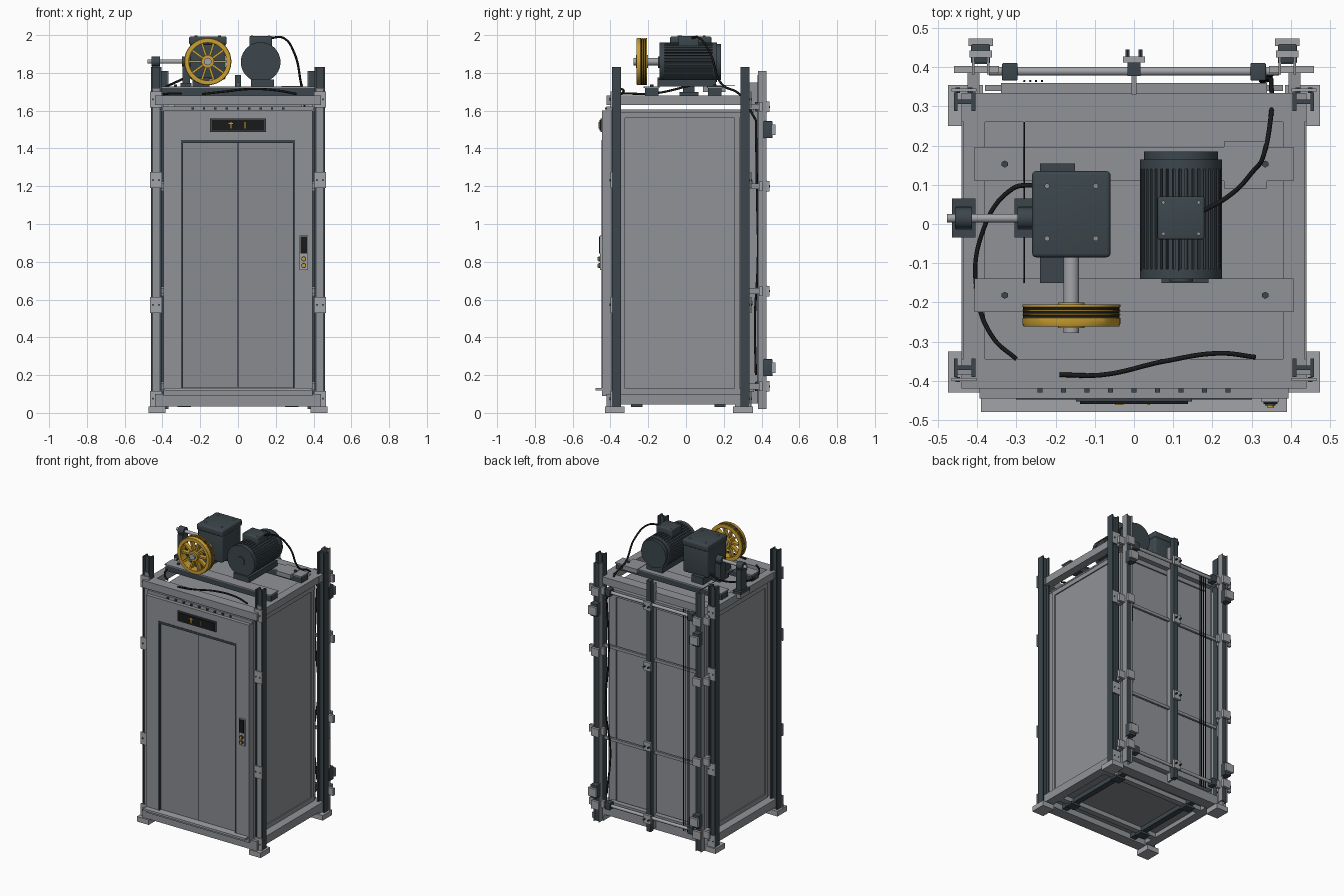
import bpy, bmesh, math
from mathutils import Vector, Matrix

if "Cube" in bpy.data.objects:
    bpy.data.objects.remove(bpy.data.objects["Cube"], do_unlink=True)


def material(name, r, g, b):
    mat = bpy.data.materials.new(name)
    mat.use_nodes = True
    mat.diffuse_color = (r, g, b, 1)
    mat.node_tree.nodes["Principled BSDF"].inputs["Base Color"].default_value = (r, g, b, 1)
    return mat


steel = material("steel grey", .28, .29, .31)
pale = material("pale steel", .36, .37, .39)
door_grey = material("door grey", .25, .26, .28)
dark = material("dark blue grey", .045, .062, .072)
black = material("black", .01, .01, .011)
yellow = material("yellow", .6, .35, .03)


def finish(name, bm, mat, smooth=False):
    bmesh.ops.recalc_face_normals(bm, faces=bm.faces)
    mesh = bpy.data.meshes.new(name)
    bm.to_mesh(mesh)
    bm.free()
    mesh.materials.append(mat)
    obj = bpy.data.objects.new(name, mesh)
    bpy.context.collection.objects.link(obj)
    if smooth:
        bpy.ops.object.select_all(action='DESELECT')
        obj.select_set(True)
        bpy.context.view_layer.objects.active = obj
        bpy.ops.object.shade_smooth_by_angle(angle=math.radians(35))
    return obj


def box(name, xs, ys, zs, mat, bevel=0):
    """Box from its extents; a single number means plus and minus that number."""
    spans = [s if isinstance(s, tuple) else (-s, s) for s in (xs, ys, zs)]
    bm = bmesh.new()
    bmesh.ops.create_cube(bm, size=1)
    for v in bm.verts:
        v.co = Vector([(a + b) / 2 + c * (b - a) for (a, b), c in zip(spans, v.co)])
    if bevel:
        bmesh.ops.bevel(bm, geom=bm.edges[:], offset=bevel, segments=3,
                        affect='EDGES', profile=.5)
    return finish(name, bm, mat, bool(bevel))


def pair(name, xs, ys, zs, mat, bevel=0):
    """Mirrored boxes on the left (+x) and the right (-x)."""
    box("left_" + name, xs, ys, zs, mat, bevel)
    box("right_" + name, (-xs[1], -xs[0]), ys, zs, mat, bevel)


def rod(name, start, end, radius, mat, sides=20):
    a, b = Vector(start), Vector(end)
    turn = (b - a).to_track_quat('Z', 'Y').to_matrix().to_4x4()
    bm = bmesh.new()
    bmesh.ops.create_cone(bm, cap_ends=True, segments=sides, radius1=radius, radius2=radius,
                          depth=(b - a).length, matrix=Matrix.Translation((a + b) / 2) @ turn)
    return finish(name, bm, mat, True)


def ring(name, profile, centre, mat, steps=48):
    """Closed (radius, y) profile turned round a y axis through centre."""
    bm = bmesh.new()
    loops = []
    for i in range(steps):
        a = math.tau * i / steps
        loops.append([bm.verts.new((centre[0] + r * math.cos(a), y, centre[1] + r * math.sin(a)))
                      for r, y in profile])
    for i, here in enumerate(loops):
        there = loops[(i + 1) % steps]
        for j in range(len(profile)):
            k = (j + 1) % len(profile)
            bm.faces.new((here[j], here[k], there[k], there[j]))
    return finish(name, bm, mat, True)


def cable(name, points, radius=.006):
    curve = bpy.data.curves.new(name, 'CURVE')
    curve.dimensions = '3D'
    curve.bevel_depth, curve.bevel_resolution = radius, 2
    spline = curve.splines.new('BEZIER')
    spline.bezier_points.add(len(points) - 1)
    for p, co in zip(spline.bezier_points, points):
        p.co, p.handle_left_type, p.handle_right_type = co, 'AUTO', 'AUTO'
    temp = bpy.data.objects.new(name + "_path", curve)
    bpy.context.collection.objects.link(temp)
    mesh = bpy.data.meshes.new_from_object(temp.evaluated_get(bpy.context.evaluated_depsgraph_get()))
    bpy.data.objects.remove(temp, do_unlink=True)
    mesh.materials.clear()
    mesh.materials.append(black)
    bpy.context.collection.objects.link(bpy.data.objects.new(name, mesh))


# Cabin body with bordered side and back panels
box("cabin_body", .375, (-.4, .315), (.1, 1.595), steel)
box("cabin_roof", .38, (-.42, .32), (1.595, 1.605), steel)
for low, high in ((.1, .13), (1.56, 1.59)):
    pair("side_border", (.375, .383), (-.345, .29), (low, high), steel)
    box("back_border", .36, (.315, .325), (low, high), steel)
for y in (-.335, .27):
    pair("side_stile", (.375, .383), (y - .012, y + .012), (.1, 1.59), steel)
pair("back_stile", (.31, .36), (.315, .325), (.1, 1.59), steel)

# Base frame, floor pan and feet
for name, low, high in (("front", -.42, -.345), ("back", .26, .335)):
    box(name + "_base_beam", .44, (low, high), (.035, .1), steel)
    box(name + "_top_beam", .44, (low, high), (1.63, 1.68), steel)
    pair(name + "_foot", (.385, .475), (low - .01, high + .02), (0, .035), pale)
pair("base_beam", (.38, .44), (-.345, .26), (.045, .1), steel)
pair("top_beam", (.38, .435), (-.345, .26), (1.63, 1.68), steel)
box("floor_pan", .38, (-.345, .26), (.075, .1), door_grey)
pair("pan_rail", (.26, .3), (-.345, .26), (.045, .075), dark)
for y in (-.26, .18):
    box("pan_crossbar", .38, (y - .02, y + .02), (.045, .075), steel)
    pair("pan_pad", (.25, .32), (y - .03, y + .03), (.03, .045), dark)

# Corner posts: H channels with bracket plates
for name, y, out in (("front", -.367, -1), ("back", .312, 1)):
    pair(name + "_post_outer", (.45, .46), (y - .024, y + .024), (.035, 1.83), dark)
    pair(name + "_post_inner", (.405, .415), (y - .024, y + .024), (.035, 1.83), dark)
    pair(name + "_post_web", (.415, .45), (y - .006, y + .006), (.035, 1.83), dark)
    faces = sorted((y + out * .026, y + out * .034))
    for z in (.075, .572, 1.232, 1.66):
        pair(name + "_post_bracket", (.402, .466), tuple(faces), (z - .042, z + .042), pale)
        for x in (.418, .45):
            for side in (x, -x):
                rod("bracket_bolt", (side, faces[0] - .003, z), (side, faces[1] + .003, z),
                    .006, dark, 6)
pair("front_post_cover", (.415, .45), (-.385, -.373), (.035, 1.72), steel)

# Entrance frame, doors and sill
pair("door_jamb", (.3, .395), (-.445, -.395), (.11, 1.6), steel)
box("door_header", .3, (-.445, -.395), (1.445, 1.6), steel)
box("header_cap", .4, (-.42, -.39), (1.6, 1.622), steel)
pair("door_surround", (.29, .301), (-.448, -.4), (.12, 1.445), dark)
box("top_surround", .301, (-.448, -.4), (1.43, 1.445), dark)
pair("door_panel", (.002, .29), (-.432, -.41), (.135, 1.43), door_grey)
box("door_gap", .003, (-.43, -.405), (.135, 1.43), black)
box("door_sill", .39, (-.48, -.4), (.118, .132), pale)
box("sill_apron", .395, (-.445, -.395), (.09, .118), steel)
for i in range(-4, 5):
    box("header_bolt", (i * .06 - .006, i * .06 + .006), (-.43, -.42), (1.606, 1.618), dark)

# Floor display and call panel
box("display_plate", .148, (-.453, -.445), (1.488, 1.558), dark)
box("display_screen", .138, (-.459, -.452), (1.496, 1.55), black)
box("display_bar", (.034, .041), (-.462, -.458), (1.505, 1.54), yellow)
box("arrow_stem", (-.041, -.035), (-.462, -.458), (1.505, 1.54), yellow)
box("arrow_head", (-.049, -.027), (-.462, -.458), (1.53, 1.536), yellow)
box("call_panel", (.326, .37), (-.455, -.445), (.757, .94), pale)
box("call_screen", (.33, .366), (-.46, -.454), (.845, .935), black)
for z in (.78, .815):
    rod("call_button_rim", (.348, -.455, z), (.348, -.464, z), .013, dark)
    rod("call_button", (.348, -.46, z), (.348, -.469, z), .009, yellow)

# Machine beams on the roof
for y in (-.182, .153):
    box("machine_beam", .405, (y - .036, y + .036), (1.68, 1.72), dark)
    box("beam_plate", .407, (y - .043, y + .043), (1.72, 1.727), steel)
    for x in (-.33, .335):
        rod("beam_bolt", (x, y, 1.72), (x, y, 1.738), .009, dark, 6)
box("gearbox_base", (-.24, -.15), (-.15, .155), (1.727, 1.775), dark)
box("motor_base", (.07, .19), (-.15, .16), (1.727, 1.765), dark)
box("cable_plate", (.23, .34), (.09, .21), (1.7, 1.73), steel)

# Finned motor
mx, mz = .12, 1.857
bm = bmesh.new()
outline = []
for i in range(40):
    for step, r in ((0, .095), (.3, .095), (.35, .105), (.95, .105)):
        a = math.tau * (i + step) / 40
        outline.append(bm.verts.new((mx + r * math.cos(a), -.12, mz + r * math.sin(a))))
cap = bm.faces.new(outline)
grown = bmesh.ops.extrude_face_region(bm, geom=[cap])["geom"]
bmesh.ops.translate(bm, vec=(0, .26, 0), verts=[g for g in grown if isinstance(g, bmesh.types.BMVert)])
finish("motor_body", bm, dark)
rod("motor_front_bell", (mx, -.14, mz), (mx, -.115, mz), .105, dark, 40)
rod("motor_rear_bell", (mx, .14, mz), (mx, .165, mz), .105, dark, 40)
rod("motor_fan_cover", (mx, .165, mz), (mx, .185, mz), .095, dark, 40)
rod("motor_shaft_cap", (mx, -.147, mz), (mx, -.14, mz), .03, dark)
box("terminal_box", (.06, .18), (-.04, .07), (1.93, 1.995), dark, .006)
for x in (.075, .165):
    for y in (-.025, .055):
        rod("terminal_bolt", (x, y, 1.99), (x, y, 1.999), .005, steel, 8)

# Gearbox
px, pz = -.16, 1.86
box("gearbox", (-.255, -.065), (-.08, .13), (1.765, 1.98), dark, .012)
box("gearbox_lid", (-.26, -.06), (-.085, .135), (1.95, 1.993), dark, .01)
for x in (-.222, -.098):
    for y in (-.037, .097):
        rod("lid_bolt", (x, y, 1.985), (x, y, 1.999), .007, steel, 8)

# Drive sheave: grooved rim, ropes, spokes, hub and shaft
rim = [(.1, -.262), (.122, -.262), (.125, -.255), (.125, -.24)]
for y in (-.236, -.226, -.216):
    rim += [(.125, y - .004), (.116, y), (.125, y + .004)]
ring("sheave_rim", rim + [(.125, -.206), (.1, -.206)], (px, pz), yellow)
for y in (-.236, -.226, -.216):
    ring("sheave_rope", [(.117, y - .003), (.123, y - .003), (.123, y + .003), (.117, y + .003)],
         (px, pz), black)
rod("sheave_hub", (px, -.265, pz), (px, -.2, pz), .034, yellow, 32)
for i in range(10):
    spoke = box("sheave_spoke", (.028, .104), (-.25, -.22), .006, yellow)
    spoke.matrix_world = Matrix.Translation((px, 0, pz)) @ Matrix.Rotation(math.tau * i / 10, 4, 'Y')
rod("sheave_shaft", (px, -.278, pz), (px, -.08, pz), .02, pale)

# Side shaft with bearing blocks
rod("side_shaft", (-.478, .015, pz), (-.25, .015, pz), .011, pale)
for x, low in ((-.435, 1.68), (-.275, 1.727)):
    box("bearing_foot", (x - .03, x + .03), (-.035, .065), (low, low + .02), dark)
    box("bearing_stand", (x - .02, x + .02), (-.015, .045), (low, 1.84), dark)
    rod("bearing", (x - .022, .015, pz), (x + .022, .015, pz), .027, dark)
box("bearing_bracket", (-.465, -.38), (-.035, .065), (1.655, 1.682), steel)

# Rear guide rails with clips
zrail = (.02, 1.81)
pair("guide_rail_back", (.375, .407), (.408, .414), zrail, dark)
pair("guide_rail_flange", (.407, .413), (.382, .425), zrail, steel)
pair("guide_rail_inner", (.369, .375), (.382, .425), zrail, steel)
box("centre_rail", .016, (.378, .412), (.05, 1.79), dark)
box("centre_rail_web", .006, (.33, .38), (.05, 1.75), steel)
for z in (.14, .645, 1.2, 1.62):
    pair("rail_tie", (.345, .46), (.386, .404), (z - .025, z + .025), pale)
    pair("rail_clip", (.362, .42), (.425, .443), (z - .028, z + .028), pale)
    box("centre_clip", .028, (.412, .428), (z - .03, z + .03), pale)
    for x in (-.017, .017):
        rod("clip_bolt", (x, .42, z), (x, .445, z), .006, dark, 6)
    pair("tie_arm", (.395, .425), (.335, .386), (z - .015, z + .015), steel)
for z in (.24, 1.5):
    pair("guide_shoe", (.367, .416), (.41, .458), (z - .045, z + .045), dark, .004)
    pair("shoe_plate", (.36, .422), (.455, .474), (z - .028, z + .028), pale)

# Rear cross tubes and bars
for z in (.14, 1.62):
    rod("cross_tube", (-.37, .39, z), (.37, .39, z), .011, pale)
    pair("tube_clamp", (.297, .337), (.366, .411), (z - .025, z + .025), dark, .004)
    box("rear_beam", .34, (.325, .36), (z - .03, z + .01), steel)
for z in (.58, 1.22):
    box("rear_bar", .38, (.34, .355), (z - .01, z + .01), steel)

# Ropes down the back and loose cables
for i in range(4):
    x = -.28 + i * .015
    rod("hoist_rope", (x, .365, .1), (x, .365, 1.64), .003, black, 8)
rod("roof_rope", (-.28, -.15, 1.735), (-.28, .26, 1.735), .002, black, 8)
cable("gearbox_cable", [(-.25, .1, 1.79), (-.31, .09, 1.76), (-.39, -.03, 1.72),
                        (-.4, -.18, 1.69), (-.36, -.29, 1.69), (-.3, -.345, 1.69)])
cable("front_cable", [(-.19, -.385, 1.688), (-.08, -.385, 1.7), (.08, -.35, 1.715),
                      (.22, -.33, 1.705), (.31, -.34, 1.688)])
cable("motor_cable", [(.17, .03, 1.985), (.24, .07, 1.985), (.3, .13, 1.9),
                      (.335, .19, 1.74), (.35, .28, 1.69), (.35, .37, 1.55)])
cable("rear_cable", [(.35, .37, 1.55), (.33, .375, 1.2), (.35, .38, .8), (.325, .365, .5), (.35, .37, .2)])
